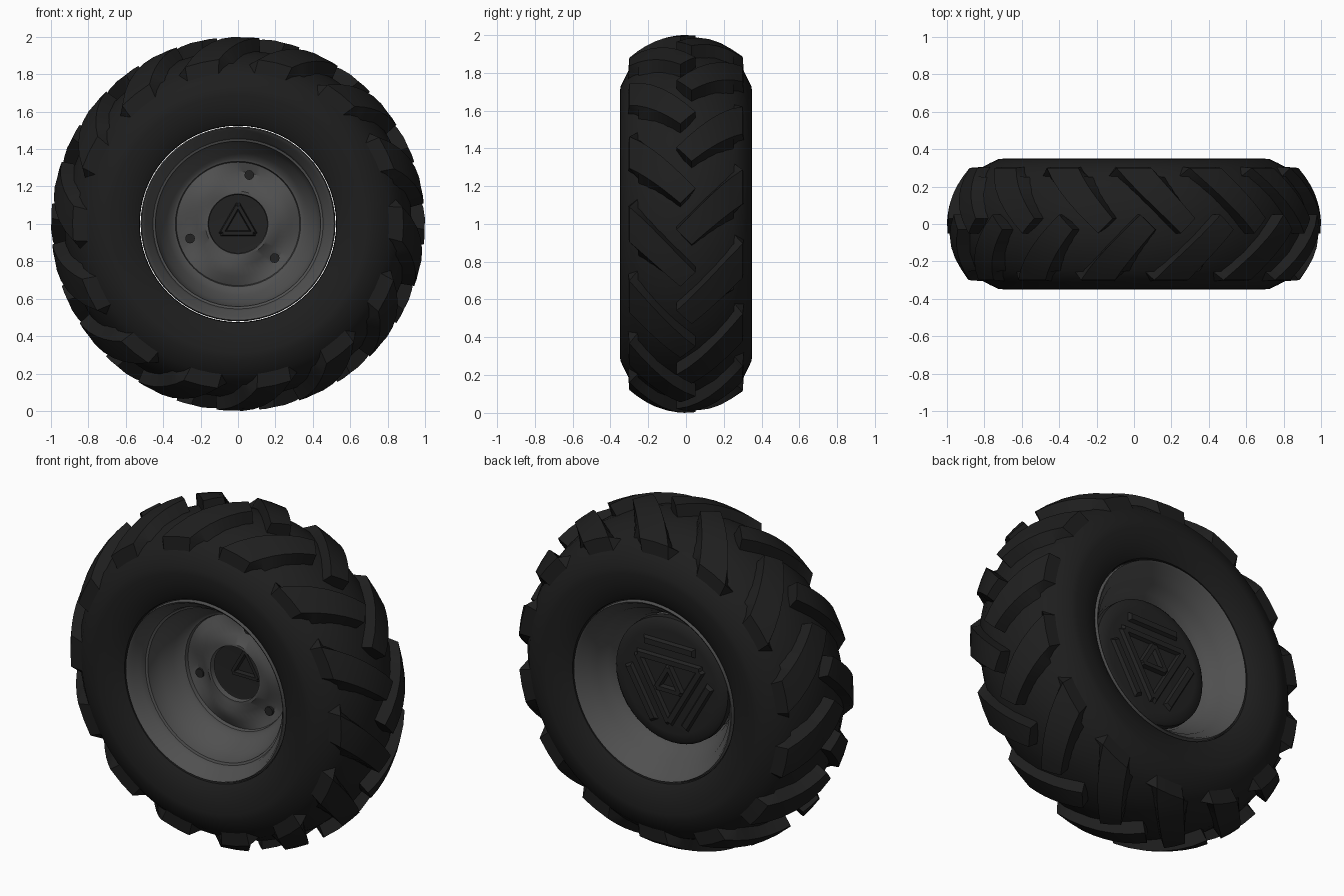
import bpy, bmesh
from math import sin, cos, pi, radians
from mathutils import Matrix, Vector

if "Cube" in bpy.data.objects:
    bpy.data.objects.remove(bpy.data.objects["Cube"], do_unlink=True)


def material(name, grey):
    m = bpy.data.materials.new(name)
    colour = (grey, grey, grey, 1)
    m.diffuse_color = colour
    m.use_nodes = True
    node = m.node_tree.nodes["Principled BSDF"]
    node.inputs["Base Color"].default_value = colour
    node.inputs["Roughness"].default_value = 0.8
    return m


RUBBER = material("black rubber", 0.013)
STEEL = material("grey steel", 0.08)
PLASTIC = material("dark plastic", 0.016)


def polar(a, y, r):
    return Vector((r * cos(a), y, 1 + r * sin(a)))


def finish(name, bm, mat, angle=35):
    mesh = bpy.data.meshes.new(name)
    bm.to_mesh(mesh)
    bm.free()
    ob = bpy.data.objects.new(name, mesh)
    bpy.context.collection.objects.link(ob)
    mesh.materials.append(mat)
    bpy.ops.object.select_all(action='DESELECT')
    ob.select_set(True)
    bpy.context.view_layer.objects.active = ob
    bpy.ops.object.shade_smooth_by_angle(angle=radians(angle))
    return ob


def lathe(name, profile, mat, n=56, ripple=None):
    """Spin a (y, r) profile around the wheel axis."""
    bm = bmesh.new()
    rings = []
    for y, r in profile:
        ring = []
        for j in range(n):
            a = 2 * pi * j / n
            dy = ripple(a, r) if ripple else 0
            ring.append(bm.verts.new(polar(a, y + dy, r)))
        rings.append(ring)
    for p, q in zip(rings, rings[1:]):
        for j in range(n):
            k = (j + 1) % n
            bm.faces.new((p[j], q[j], q[k], p[k]))
    bmesh.ops.remove_doubles(bm, verts=bm.verts, dist=1e-5)
    return finish(name, bm, mat)


# Tyre carcass, open at the beads
half = [(0.285, 0.5245), (0.305, 0.528), (0.328, 0.565), (0.344, 0.63), (0.35, 0.69),
        (0.347, 0.725), (0.328, 0.765), (0.305, 0.81), (0.25, 0.86), (0.15, 0.908), (0.06, 0.928)]
lathe("tyre_carcass", [(-y, r) for y, r in half] + [(y, r) for y, r in reversed(half)], RUBBER, 72)

# Chevron tread lugs
LUGS = 14


def crown(y):
    return 1.0 - 1.28 * y * y


def add_lug(bm, side, start):
    rings = []
    steps = 7
    for i in range(steps + 1):
        t = min(i / (steps - 1), 1)
        lead = (-0.05 + 0.35 * t, 0.36 * t)
        trail = (0.03 + 0.27 * t, -0.08 + 0.23 * t)
        mid = tuple((p + q) / 2 for p, q in zip(lead, trail))
        tops = [(y, crown(y), a) for y, a in (lead, mid, trail)]
        flare = 0.03 + 0.03 * t
        if i == steps:      # end wall dropping into the shoulder
            tops = [(0.308, 0.78, a + 0.02) for y, r, a in tops]
        base_y = [min(lead[0], 0.25), min(trail[0], 0.25)]
        base_r = 0.85 if i < steps else 0.78
        pts = [(base_y[0], base_r, tops[0][2] + flare), *tops,
               (base_y[1], base_r, tops[2][2] - flare)]
        rings.append([bm.verts.new(polar(start + a, side * y, r)) for y, r, a in pts])
    for p, q in zip(rings, rings[1:]):
        for j in range(len(p)):
            k = (j + 1) % len(p)
            bm.faces.new((p[j], q[j], q[k], p[k]))
    bm.faces.new(rings[0])
    bm.faces.new(rings[-1])


for label, side, phase in (("back", 1, -0.03), ("front", -1, 0.19)):
    bm = bmesh.new()
    for i in range(LUGS):
        add_lug(bm, side, phase + 2 * pi * i / LUGS)
    bmesh.ops.recalc_face_normals(bm, faces=bm.faces)
    finish(label + "_tread_lugs", bm, RUBBER, 30)

# Steel rim: dished front with three pressed pockets, and the back barrel
BOLTS = [radians(77 + 120 * i) for i in range(3)]


def pockets(a, r):
    return 0.025 * cos(3 * (a - BOLTS[0])) if 0.18 < r < 0.3 else 0


lathe("rim_front", [(0.0, 0.155), (-0.03, 0.16), (-0.03, 0.175), (-0.018, 0.22), (0.0, 0.28),
                    (0.005, 0.33), (-0.015, 0.335), (-0.02, 0.35), (-0.06, 0.38), (-0.12, 0.42),
                    (-0.19, 0.44), (-0.21, 0.442), (-0.215, 0.455), (-0.25, 0.465), (-0.28, 0.495),
                    (-0.305, 0.505), (-0.312, 0.515), (-0.29, 0.521)], STEEL, ripple=pockets)
lathe("rim_back", [(0.29, 0.521), (0.312, 0.515), (0.305, 0.505), (0.275, 0.49), (0.25, 0.46),
                   (0.2, 0.44), (0.15, 0.405), (0.1, 0.378), (0.0, 0.35)], STEEL)

# Bolt holes on the dish
bm = bmesh.new()
for a in BOLTS:
    place = Matrix.Translation(polar(a, 0.03, 0.268)) @ Matrix.Rotation(pi / 2, 4, 'X')
    bmesh.ops.create_cone(bm, cap_ends=True, segments=12, radius1=0.026, radius2=0.026,
                          depth=0.05, matrix=place)
finish("bolt_holes", bm, PLASTIC)

# Hub cover closing the back, its inside showing through the hub hole
lathe("hub_cover", [(0.085, 0), (0.085, 0.30), (0.075, 0.35), (0.095, 0.368), (0.13, 0.365),
                    (0.145, 0.348), (0.151, 0.30), (0.151, 0)], PLASTIC, 48)


def bar(bm, direction, dist, length, width, y, height):
    """Tapered rib, tangent to a circle of radius dist."""
    turn = Matrix.Translation((0, 0, 1)) @ Matrix.Rotation(pi / 2 - direction, 4, 'Y')
    res = bmesh.ops.create_cube(bm, size=1)
    for v in res["verts"]:
        outer = v.co.y * height > 0
        s = 0.6 if outer else 1
        v.co = turn @ Vector((v.co.x * (length - (0.03 if outer else 0)),
                              y + (height if outer else 0), dist + v.co.z * width * s))


# Triangular ribs on the cover
bm = bmesh.new()
for i in range(3):
    d = radians(90 + 120 * i)
    bar(bm, d, 0.12, 0.43, 0.05, 0.149, 0.02)
    bar(bm, d, 0.21, 0.34, 0.055, 0.149, 0.02)
    bar(bm, d + pi, 0.045, 0.18, 0.04, 0.149, 0.025)
    bar(bm, d + pi, 0.05, 0.19, 0.03, 0.087, -0.025)
bmesh.ops.recalc_face_normals(bm, faces=bm.faces)
finish("cover_ribs", bm, PLASTIC, 20)
